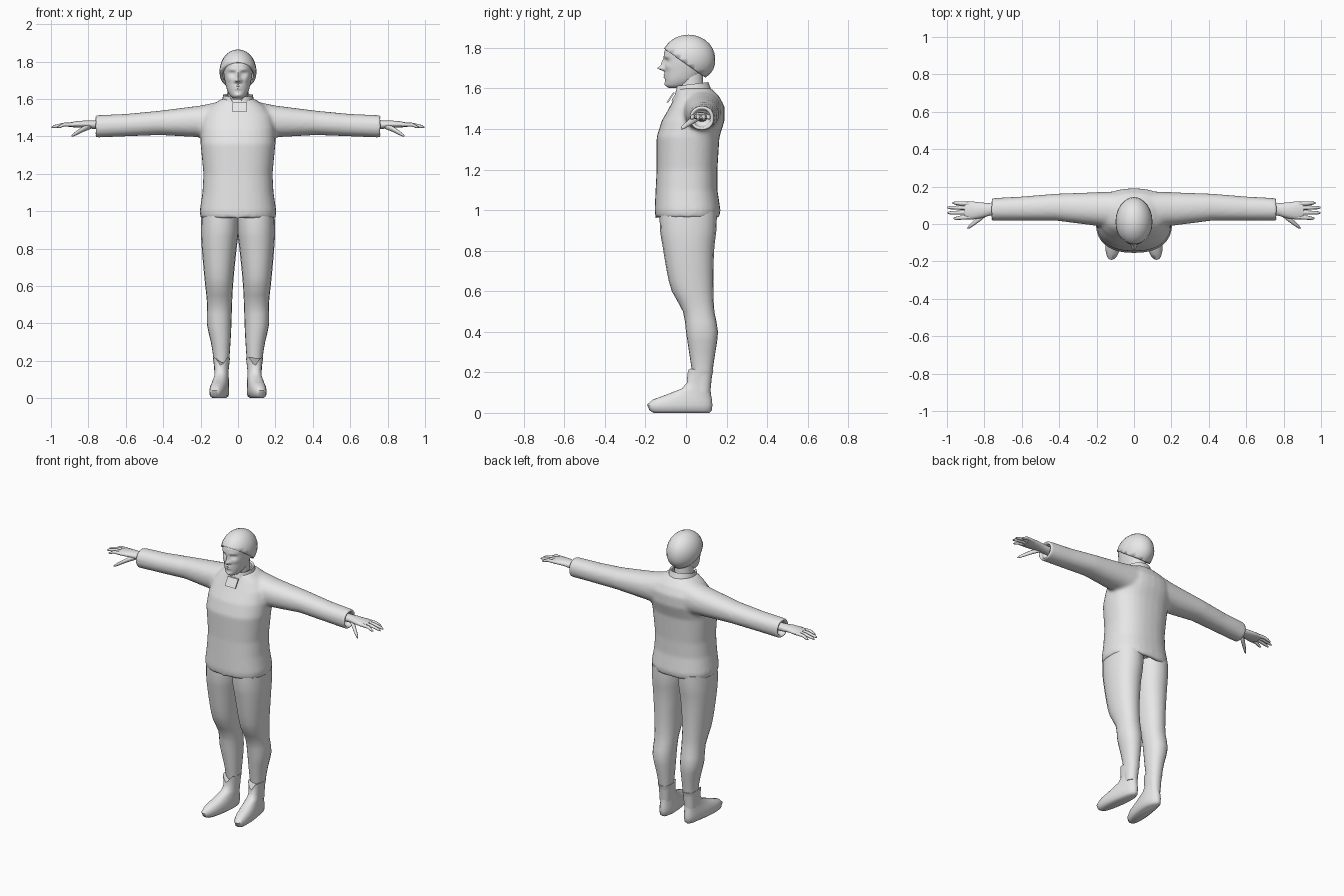
import bpy, bmesh, math
from mathutils import Vector

if "Cube" in bpy.data.objects:
    bpy.data.objects.remove(bpy.data.objects["Cube"])

GREY = bpy.data.materials.new("plain grey")
GREY.use_nodes = True
GREY.diffuse_color = (0.8, 0.8, 0.8, 1)
GREY.node_tree.nodes["Principled BSDF"].inputs["Base Color"].default_value = (0.8, 0.8, 0.8, 1)


def smooth_rings(rings, steps):
    """Resample a list of rings along a smooth curve."""
    pts = [Vector(r) for r in rings]
    out = []
    for i in range(len(pts) - 1):
        p0, p1, p2 = pts[max(i - 1, 0)], pts[i], pts[i + 1]
        p3 = pts[min(i + 2, len(pts) - 1)]
        for s in range(steps):
            t = s / steps
            out.append(p1 + (p2 - p0) * t / 2 + (2 * p0 - 5 * p1 + 4 * p2 - p3) * t**2 / 2
                       + (3 * p1 - p0 - 3 * p2 + p3) * t**3 / 2)
    return out + [pts[-1]]


def loft(bm, rings, axis="z", sides=16, power=2.0):
    """Skin rounded rings given as (position, centre a, centre b, radius a, radius b)."""
    rows = []
    for t, a, b, ra, rb in rings:
        row = []
        for i in range(sides):
            ang = math.tau * i / sides
            c, s = math.cos(ang), math.sin(ang)
            u = a + ra * math.copysign(abs(c) ** (2 / power), c)
            v = b + rb * math.copysign(abs(s) ** (2 / power), s)
            row.append(bm.verts.new((u, v, t) if axis == "z" else (t, u, v)))
        rows.append(row)
    for lo, hi in zip(rows, rows[1:]):
        for i in range(sides):
            j = (i + 1) % sides
            bm.faces.new((lo[i], lo[j], hi[j], hi[i]))
    bm.faces.new(rows[0][::-1])
    bm.faces.new(rows[-1])
    return rows


def spans(table):
    """Turn (z, left, right, front, back) limits into rings."""
    return [(z, (l + r) / 2, (f + b) / 2, (r - l) / 2, (b - f) / 2) for z, l, r, f, b in table]


def finish(bm, name, mirror=False, angle=60):
    bmesh.ops.recalc_face_normals(bm, faces=bm.faces)
    mesh = bpy.data.meshes.new(name)
    bm.to_mesh(mesh)
    bm.free()
    mesh.materials.append(GREY)
    obj = bpy.data.objects.new(name, mesh)
    bpy.context.collection.objects.link(obj)
    bpy.ops.object.select_all(action="DESELECT")
    obj.select_set(True)
    bpy.context.view_layer.objects.active = obj
    bpy.ops.object.shade_smooth_by_angle(angle=math.radians(angle))
    if mirror:
        obj.modifiers.new("mirror", "MIRROR")
    return obj


# Jacket: body and both sleeves blended into one skin, hollow at hem and cuffs
bm = bmesh.new()
body = spans([
    (1.02, -.15, .15, -.1, .12), (.965, -.17, .17, -.12, .14), (.96, -.2, .2, -.15, .165),
    (1.0, -.205, .205, -.155, .17), (1.1, -.19, .19, -.15, .155), (1.2, -.185, .185, -.145, .155),
    (1.36, -.2, .2, -.145, .165), (1.44, -.2, .2, -.12, .19), (1.51, -.19, .19, -.08, .19),
    (1.56, -.15, .15, -.055, .165), (1.6, -.09, .09, -.04, .125)])
loft(bm, body, sides=32, power=2.4)
sleeve = [(.08, .075, 1.485, .1, .105), (.2, .08, 1.48, .09, .085), (.42, .09, 1.472, .072, .065),
          (.6, .083, 1.46, .064, .06), (.765, .078, 1.453, .06, .06),
          (.765, .078, 1.453, .045, .045), (.72, .078, 1.453, .042, .042)]
for side in (1, -1):
    loft(bm, [(side * r[0], *r[1:]) for r in sleeve], axis="x", sides=24, power=2.2)
jacket = finish(bm, "jacket", angle=50)
blend = jacket.modifiers.new("blend", "REMESH")
blend.mode, blend.voxel_size, blend.use_smooth_shade = "VOXEL", .01, True
soften = jacket.modifiers.new("soften", "SMOOTH")
soften.factor, soften.iterations = .5, 7

# Collar: tilted band with a dip at the front
bm = bmesh.new()
band = loft(bm, spans([(1.54, -.1, .1, -.075, .15), (1.585, -.085, .085, -.06, .125),
                       (1.625, -.08, .08, -.05, .11), (1.62, -.068, .068, -.038, .098),
                       (1.57, -.065, .065, -.035, .095)]), sides=32)
for row in band[1:4]:
    for v in row:
        v.co.z += .12 * (v.co.y - .06) - .025 * (abs(v.co.x + .01) < .03 and v.co.y < 0)
finish(bm, "collar", angle=50)

# Front flap below the collar opening
bm = bmesh.new()
bmesh.ops.create_cube(bm, size=1)
for v in bm.verts:
    top = v.co.z > 0
    v.co = Vector((v.co.x * .075 + .008, v.co.y * .009 - (.06 if top else .092),
                   1.58 if top else 1.53))
finish(bm, "collar_flap", angle=30)

# Trousers
bm = bmesh.new()
leg = spans([(.1, .055, .125, .04, .12), (.2, .047, .13, .03, .13), (.3, .04, .145, .015, .145),
             (.4, .035, .167, 0, .158), (.5, .032, .165, -.015, .14), (.6, .027, .175, -.07, .135),
             (.7, .018, .185, -.095, .135), (.82, .005, .195, -.115, .14),
             (.9, -.005, .198, -.128, .15), (.99, -.005, .195, -.13, .152)])
loft(bm, smooth_rings(leg, 2), sides=20, power=2.2)
finish(bm, "trousers", mirror=True)

# Boots: toes turned out, notch at the front of the shaft
bm = bmesh.new()
boot = spans([(0, .06, .12, -.16, .115), (.012, .045, .135, -.18, .128), (.04, .042, .137, -.192, .13),
              (.065, .043, .135, -.165, .128), (.085, .046, .13, -.11, .124), (.12, .05, .125, -.02, .12),
              (.15, .05, .125, .005, .12), (.215, .043, .134, .006, .135)])
rows = loft(bm, boot, sides=24, power=2.3)
for row in rows:
    for v in row:
        v.co.x += .13 * max(.05 - v.co.y, 0)
for v in rows[-1]:
    v.co.z += .08 * (.06 - v.co.y)
    if v.co.y < .06:
        v.co.z -= max(0, .05 - 1.6 * abs(v.co.x - .09))
finish(bm, "boots", mirror=True, angle=50)

# Hands: palm, four fingers and thumb
bm = bmesh.new()
loft(bm, [(.71, .078, 1.46, .03, .025), (.77, .078, 1.462, .033, .023), (.82, .073, 1.465, .042, .02),
          (.87, .072, 1.464, .049, .017), (.905, .074, 1.462, .044, .011)], axis="x", sides=14)
for base, tip, reach in ((.037, .03, .965), (.062, .06, .997), (.086, .088, .998), (.108, .112, .97)):
    mid = (base + tip) / 2
    loft(bm, [(.87, base, 1.463, .011, .011), (.93, mid, 1.463, .011, .01),
              (reach - .015, tip, 1.453, .009, .008), (reach, tip, 1.448, .004, .004)], axis="x", sides=8)
loft(bm, [(.785, .06, 1.455, .014, .014), (.825, .03, 1.44, .017, .015), (.86, .002, 1.42, .013, .012),
          (.88, -.014, 1.408, .01, .009), (.89, -.022, 1.402, .004, .004)], axis="x", sides=8)
finish(bm, "hands", mirror=True)

# Neck
bm = bmesh.new()
loft(bm, spans([(1.52, -.062, .062, -.03, .1), (1.6, -.055, .055, -.04, .085),
                (1.7, -.055, .055, -.04, .085)]), sides=20)
finish(bm, "neck")

# Head: smooth skull pushed in and out to form the face
bm = bmesh.new()
skull = spans([(1.603, -.022, .022, -.085, -.01), (1.615, -.04, .04, -.098, .02),
               (1.645, -.057, .057, -.103, .06), (1.69, -.069, .069, -.104, .09),
               (1.74, -.077, .077, -.107, .11), (1.79, -.075, .075, -.104, .1), (1.835, -.045, .045, -.06, .06)])
features = [  # x, z, width, height, push towards the back
    (0, 1.699, .013, .011, -.032), (0, 1.722, .009, .022, -.016), (.014, 1.696, .008, .008, -.009),
    (.031, 1.735, .017, .011, .014), (.031, 1.734, .009, .005, -.006), (.03, 1.757, .024, .007, -.005),
    (.045, 1.705, .014, .014, -.005), (0, 1.668, .02, .004, -.008), (0, 1.655, .017, .005, -.008),
    (0, 1.62, .02, .01, -.007)]
for row in loft(bm, smooth_rings(skull, 7), sides=72, power=2.2):
    for v in row:
        x, y, z = v.co
        if y < -.02:
            v.co.y += sum(push * math.exp(-((abs(x) - cx) / w) ** 2 - ((z - cz) / h) ** 2)
                          for cx, cz, w, h, push in features)
finish(bm, "head")

# Knitted hat: ball cut along a slanted brim, with fuller back
bm = bmesh.new()
bmesh.ops.create_uvsphere(bm, u_segments=24, v_segments=14, radius=1)
for v in bm.verts:
    full = 1 + .1 * max(v.co.y, 0) * max(-v.co.z, 0)
    v.co = Vector((v.co.x * .099, v.co.y * .132 * full + .012, v.co.z * .118 + 1.747))
bmesh.ops.bisect_plane(bm, geom=bm.verts[:] + bm.edges[:] + bm.faces[:], clear_inner=True,
                       plane_co=(0, -.1, 1.79), plane_no=(0, .7, 1))
hat = finish(bm, "knitted_hat")
rim = hat.modifiers.new("thickness", "SOLIDIFY")
rim.thickness, rim.offset = .014, -1
